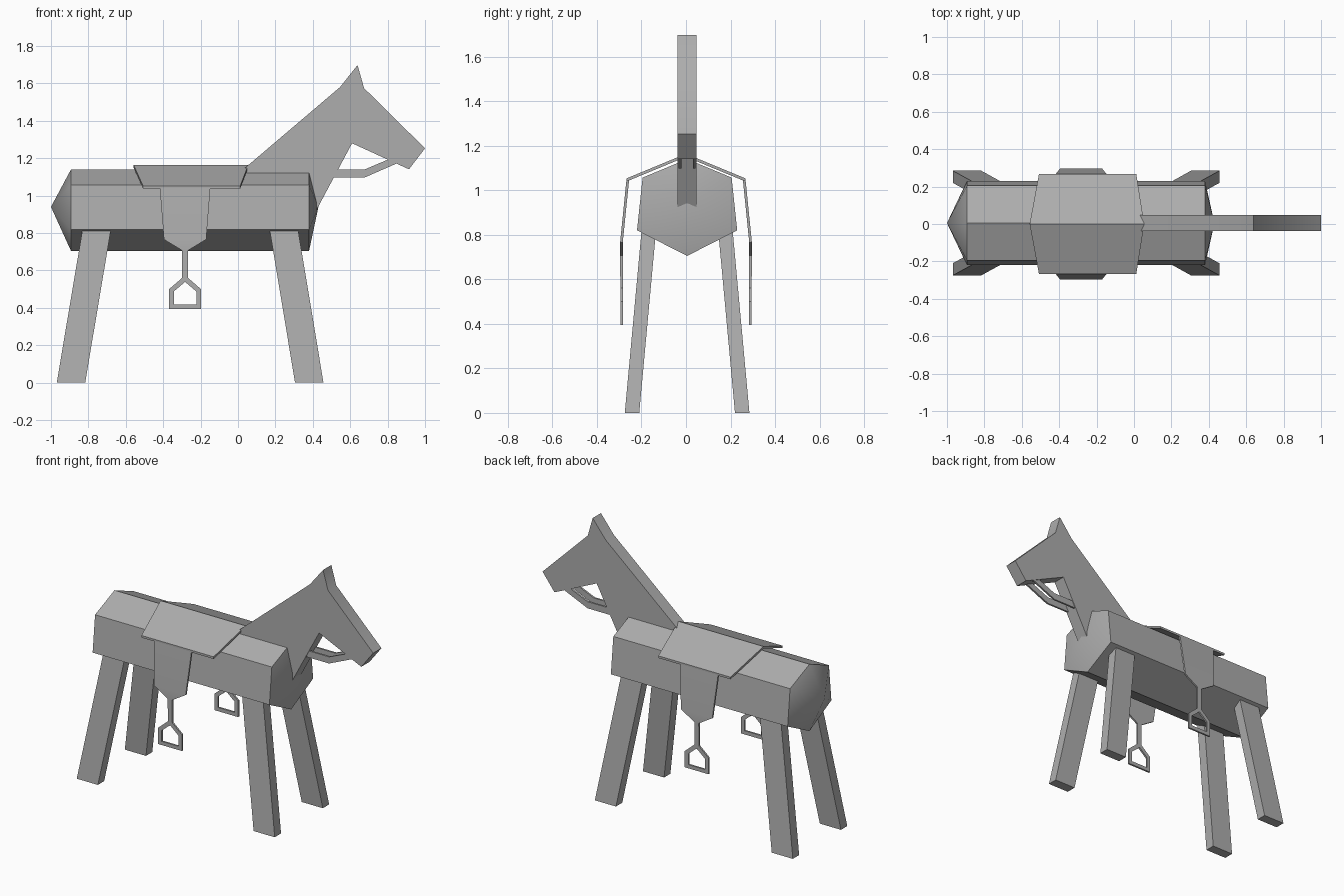
import bpy, bmesh, math
from mathutils import Vector

if "Cube" in bpy.data.objects:
    bpy.data.objects.remove(bpy.data.objects["Cube"])

grey = bpy.data.materials.new("plain grey")
grey.diffuse_color = (0.42, 0.42, 0.42, 1)
grey.use_nodes = True
grey.node_tree.nodes["Principled BSDF"].inputs["Base Color"].default_value = grey.diffuse_color
YC = 0.005  # the horse sits a hair off the saddle centre


def make(name, verts, faces):
    bm = bmesh.new()
    vs = [bm.verts.new(v) for v in verts]
    for f in faces:
        bm.faces.new([vs[i] for i in f])
    bmesh.ops.recalc_face_normals(bm, faces=bm.faces)
    me = bpy.data.meshes.new(name)
    bm.to_mesh(me)
    bm.free()
    me.materials.append(grey)
    ob = bpy.data.objects.new(name, me)
    bpy.context.collection.objects.link(ob)
    bpy.ops.object.select_all(action='DESELECT')
    ob.select_set(True)
    bpy.context.view_layer.objects.active = ob
    bpy.ops.object.shade_smooth_by_angle(angle=math.radians(35))
    return ob


def slab(name, verts, faces, offset):
    """Thicken a sheet of faces along an offset, closing its open rim."""
    n = len(verts)
    edges = {(f[i], f[(i + 1) % len(f)]) for f in faces for i in range(len(f))}
    out = [tuple(f) for f in faces] + [tuple(i + n for i in reversed(f)) for f in faces]
    out += [(b, a, a + n, b + n) for a, b in edges if (b, a) not in edges]
    moved = [Vector(v) + Vector(offset) for v in verts]
    return make(name, list(verts) + moved, out)


def profile(name, pts, y0, y1):
    return slab(name, [(x, y0, z) for x, z in pts], [range(len(pts))], (0, y1 - y0, 0))


# Body: hexagonal barrel with shallow pointed ends
ring = [(0, 1.14), (0.2, 1.057), (0.225, 0.82), (0, 0.705), (-0.225, 0.82), (-0.2, 1.057)]
verts = [(x, y + YC, z) for x in (-0.893, 0.38) for y, z in ring]
verts += [(-1.0, YC, 0.94), (0.43, YC, 0.94)]
faces = []
for i in range(6):
    j = (i + 1) % 6
    faces += [(i, j, j + 6, i + 6), (j, i, 12), (i + 6, j + 6, 13)]
make("body", verts, faces)

# Neck, head and ear cut from one board
profile("neck_and_head", [
    (0.01, 1.125), (0.545, 1.58), (0.639, 1.698), (0.674, 1.575), (1.0, 1.253),
    (0.914, 1.141), (0.61, 1.28), (0.402, 0.89), (0.1, 0.9)], YC - 0.0425, YC + 0.0425)

# Legs: splayed boards running up into the body
TOP = 0.88
for name, x, lean in (("back_leg", -0.893, 0.168), ("front_leg", 0.381, -0.166)):
    for s, side in ((1, "left"), (-1, "right")):
        base = [(x - 0.076, 0.28), (x + 0.076, 0.28), (x + 0.076, 0.215), (x - 0.076, 0.215)]
        slab(f"{name}_{side}", [(px, s * py + YC, 0) for px, py in base],
             [(0, 1, 2, 3)], (lean * TOP, -s * 0.092 * TOP, TOP))

# Bridle straps between jaw and neck
for s, side in ((1, "left"), (-1, "right")):
    profile(f"bridle_strap_{side}", [
        (0.48, 1.098), (0.679, 1.098), (0.89, 1.19), (0.87, 1.222),
        (0.679, 1.141), (0.48, 1.141)], YC + s * 0.026, YC + s * 0.038)

# Saddle: folded sheet over the ridge
slab("saddle", [
    (-0.508, -0.268, 1.053), (0.012, -0.268, 1.053), (-0.558, 0, 1.164),
    (0.055, 0, 1.164), (-0.508, 0.268, 1.053), (0.012, 0.268, 1.053)],
    [(0, 1, 3, 2), (2, 3, 5, 4)], (0, 0, -0.014))

# Saddle flaps with strap and stirrup
XC = -0.283
rows = [(1.052, 0.136, 0.267), (0.766, 0.113, 0.296), (0.707, 0.016, 0.296), (0.56, 0.016, 0.295)]
stirrup = [(-0.0855, 0.5), (-0.0855, 0.394), (0.0855, 0.394), (0.0855, 0.5),
           (0, 0.539), (-0.06, 0.488), (-0.06, 0.418), (0.06, 0.418), (0.06, 0.488)]
for s, side in ((1, "left"), (-1, "right")):
    verts = [(XC + k * w, s * y, z) for z, w, y in rows for k in (-1, 1)]
    verts += [(XC + dx, s * 0.295, z) for dx, z in stirrup]
    faces = [(0, 1, 3, 2), (2, 3, 5, 4), (4, 5, 7, 6), (6, 7, 12), (6, 12, 13, 8),
             (8, 13, 14, 9), (9, 14, 15, 10), (10, 15, 16, 11), (11, 16, 12, 7)]
    slab(f"saddle_flap_and_stirrup_{side}", verts, faces, (0, -s * 0.012, 0))
